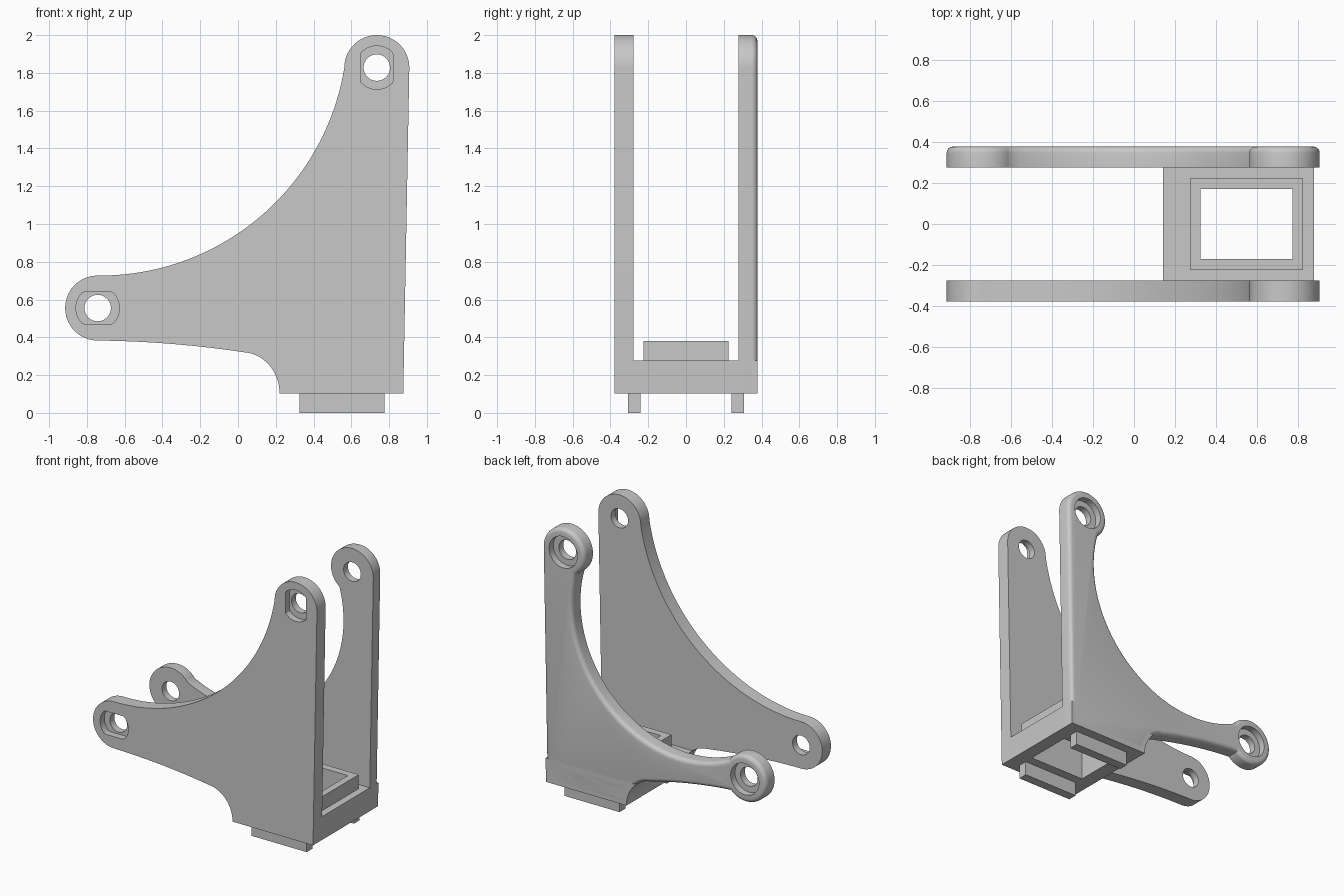
import bpy, bmesh, math
from mathutils import Vector

cube = bpy.data.objects.get("Cube")
if cube:
    bpy.data.objects.remove(cube, do_unlink=True)

grey = bpy.data.materials.new("light_grey_plastic")
grey.use_nodes = True
COLOUR = (0.58, 0.58, 0.58, 1)
grey.diffuse_color = COLOUR
grey.node_tree.nodes["Principled BSDF"].inputs["Base Color"].default_value = COLOUR

TOP, LOW = (0.735, 1.828), (-0.743, 0.555)   # centres of the two bolt eyes
EYE, HOLE, POCKET, FLAT = 0.172, 0.07, 0.115, 0.085
OUT, INN = 0.378, 0.277                      # plate faces, measured from the middle


def arc(c, r, a, b, n=32):
    angles = [math.radians(a + (b - a) * i / n) for i in range(n + 1)]
    return [(c[0] + r * math.cos(t), c[1] + r * math.sin(t)) for t in angles]


def arc_through(a, m, b, n=40):
    """Circular arc from a through m to b."""
    a, m, b = Vector(a), Vector(m), Vector(b)
    p, q = m - a, b - a
    d = 2 * (p.x * q.y - p.y * q.x)
    c = a + Vector((q.y * p.length_squared - p.y * q.length_squared,
                    p.x * q.length_squared - q.x * p.length_squared)) / d
    u, v = a - c, b - c
    start = math.degrees(math.atan2(u.y, u.x))
    sweep = math.degrees(math.atan2(u.x * v.y - u.y * v.x, u.dot(v)))
    return arc(c, u.length, start, start + sweep, n)


def rect(x0, x1, z0, z1):
    return [(x0, z0), (x1, z0), (x1, z1), (x0, z1)]


def prism(name, profile, y0, y1, round_edge=0):
    """Extrude an x-z profile along y, optionally rounding the rim at y1."""
    pts = []
    for p in profile:
        if not pts or math.dist(p, pts[-1]) > 0.002:
            pts.append(p)
    bm = bmesh.new()
    a = [bm.verts.new((x, y0, z)) for x, z in pts]
    b = [bm.verts.new((x, y1, z)) for x, z in pts]
    bm.faces.new(a)
    end = bm.faces.new(b[::-1])
    for i in range(len(pts)):
        j = (i + 1) % len(pts)
        bm.faces.new((a[j], a[i], b[i], b[j]))
    bmesh.ops.recalc_face_normals(bm, faces=bm.faces)
    if round_edge:
        bmesh.ops.bevel(bm, geom=list(end.edges), offset=round_edge, segments=5,
                        profile=0.5, affect='EDGES', clamp_overlap=False)
    mesh = bpy.data.meshes.new(name)
    bm.to_mesh(mesh)
    bm.free()
    mesh.materials.append(grey)
    obj = bpy.data.objects.new(name, mesh)
    bpy.context.collection.objects.link(obj)
    return obj


def activate(obj):
    bpy.ops.object.select_all(action='DESELECT')
    obj.select_set(True)
    bpy.context.view_layer.objects.active = obj


def cut(obj, profile, y0, y1):
    tool = prism("cutter", profile, y0, y1)
    tool.hide_render = True
    mod = obj.modifiers.new("cut", 'BOOLEAN')
    mod.operation, mod.solver, mod.object = 'DIFFERENCE', 'EXACT', tool
    activate(obj)
    bpy.ops.object.modifier_apply(modifier=mod.name)
    bpy.data.objects.remove(tool, do_unlink=True)


def smooth(obj):
    activate(obj)
    bpy.ops.object.shade_smooth_by_angle(angle=math.radians(30))


def circle(c, r):
    return arc(c, r, 0, 360, 48)[:-1]


def flat_sided(c, upright):
    """Circle trimmed by two parallel flats."""
    out = []
    for x, z in circle((0, 0), POCKET):
        if upright:
            x = max(-FLAT, min(FLAT, x))
        else:
            z = max(-FLAT, min(FLAT, z))
        out.append((c[0] + x, c[1] + z))
    return out


# Shared quarter-round under the arm, ending at the foot of the plate
foot = [(0.02 + (x - 0.02), z) for x, z in arc((0.02, 0.103), 0.2, 85, 0, 20)]
foot = [(x, 0.103 + (z - 0.103) * 1.09) for x, z in foot]
heel = [(0.875, 0.103)]

# Front plate: broad web with a shallow sweep
sweep = arc_through((0.563, 1.828), (0, 0.95), (-0.743, 0.727))
belly = arc_through((-0.743, 0.383), (-0.35, 0.365), foot[0])
front = prism("front_plate", heel + arc(TOP, EYE, 0, 178) + sweep
              + arc(LOW, EYE, 92, 268) + belly + foot, -OUT, -INN)

# Back plate: slimmer arms, eyes standing proud, rounded outer rim
ring_top, ring_low = arc(TOP, EYE, 0, 233, 40), arc(LOW, EYE, 36, 315, 44)
sweep = arc_through(ring_top[-1], (0.39, 0.81), ring_low[0])
belly = arc_through(ring_low[-1], (-0.25, 0.385), foot[0])
back = prism("back_plate", heel + ring_top + sweep + ring_low + belly + foot,
             INN, OUT, 0.03)

# Bolt holes, nut pockets in front, round counterbores behind
for centre, upright in ((TOP, True), (LOW, False)):
    for plate in (front, back):
        cut(plate, circle(centre, HOLE), -1, 1)
    cut(front, flat_sided(centre, upright), -1, -OUT + 0.05)
    cut(back, circle(centre, POCKET), OUT - 0.05, 1)

# Base block joining the plates, with a rectangular opening
side = [p for p in foot if p[1] < 0.27]
base = prism("base", [(0.875, 0.103), (0.878, 0.277), (0.141, 0.277)] + side, -INN, OUT)
collar = prism("collar", rect(0.275, 0.825, 0.27, 0.38), -0.225, 0.225)
for part in (base, collar):
    cut(part, rect(0.325, 0.775, -1, 1), -0.172, 0.172)

# Two locating feet under the base
for name, s in (("front_foot", -1), ("back_foot", 1)):
    prism(name, rect(0.325, 0.775, 0, 0.11), s * 0.24, s * 0.308)

for part in (front, back, base):
    smooth(part)
